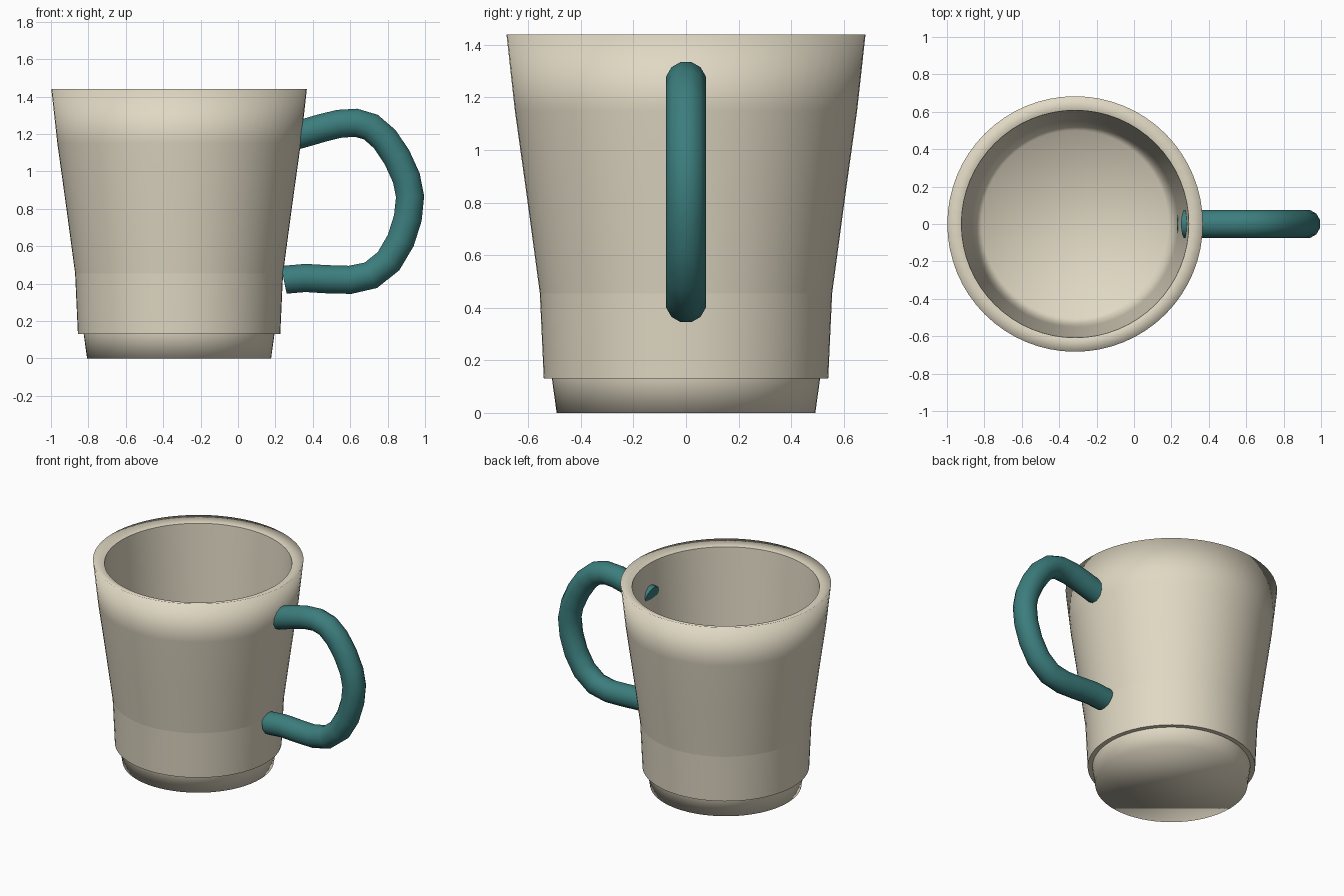
import bpy, bmesh, math
from mathutils import Vector

if "Cube" in bpy.data.objects:
    bpy.data.objects.remove(bpy.data.objects["Cube"])

CX = -0.315  # mug axis


def finish(name, bm, color):
    bmesh.ops.recalc_face_normals(bm, faces=bm.faces)
    for f in bm.faces:
        f.smooth = True
    me = bpy.data.meshes.new(name)
    bm.to_mesh(me)
    bm.free()
    mat = bpy.data.materials.new(name + "_colour")
    mat.diffuse_color = (*color, 1)
    mat.use_nodes = True
    mat.node_tree.nodes["Principled BSDF"].inputs["Base Color"].default_value = mat.diffuse_color
    me.materials.append(mat)
    ob = bpy.data.objects.new(name, me)
    bpy.context.collection.objects.link(ob)
    return ob


def bridge(bm, a, b, sharp=False):
    n = len(a)
    for i in range(n):
        j = (i + 1) % n
        bm.faces.new((a[i], a[j], b[j], b[i]))
    if sharp:
        mark(bm, b)


def mark(bm, ring):
    for i in range(len(ring)):
        bm.edges.get((ring[i - 1], ring[i])).smooth = False


# Mug body: closed lathe profile (radius, height, sharp edge) from base, over the rim, to the inner floor
profile = [
    (0.492, 0.0, False), (0.51, 0.13, True), (0.541, 0.13, True),
    (0.556, 0.455, True), (0.605, 0.82, False), (0.651, 1.15, False),
    (0.683, 1.44, False), (0.608, 1.415, True), (0.594, 1.2, False),
    (0.55, 0.455, False), (0.533, 0.20, False), (0.50, 0.155, False),
]
bm = bmesh.new()
N = 64
rings = []
for r, z, s in profile:
    ring = []
    for i in range(N):
        a = math.tau * i / N
        ring.append(bm.verts.new((CX + r * math.cos(a), r * math.sin(a), z)))
    if rings:
        bridge(bm, rings[-1], ring, s)
    rings.append(ring)
bm.faces.new(rings[0])
bm.faces.new(rings[-1])
finish("mug_body", bm, (0.75, 0.69, 0.55))

# Handle: twelve-sided tube swept along a path in the xz plane
path = [
    (0.272, 1.182), (0.35, 1.203), (0.45, 1.232), (0.54, 1.254), (0.63, 1.26),
    (0.71, 1.237), (0.785, 1.172), (0.85, 1.075), (0.90, 0.965), (0.92, 0.865),
    (0.908, 0.75), (0.87, 0.63), (0.805, 0.52), (0.71, 0.444), (0.60, 0.42),
    (0.48, 0.423), (0.36, 0.43), (0.245, 0.42),
]
pts = [Vector((x, 0, z)) for x, z in path]
bm = bmesh.new()
rings = []
for k, p in enumerate(pts):
    t = (pts[min(k + 1, len(pts) - 1)] - pts[max(k - 1, 0)]).normalized()
    if k == len(pts) - 1:
        t = Vector((-0.98, 0, -0.2)).normalized()
    nrm = Vector((-t.z, 0, t.x))
    ring = []
    for i in range(12):
        a = math.tau * (i + 0.5) / 12
        ring.append(bm.verts.new(p + 0.078 * (nrm * math.cos(a) + Vector((0, math.sin(a), 0)))))
    if rings:
        bridge(bm, rings[-1], ring)
    rings.append(ring)
for end in (rings[0], rings[-1]):
    bm.faces.new(end)
    mark(bm, end)
finish("handle", bm, (0.045, 0.205, 0.205))
